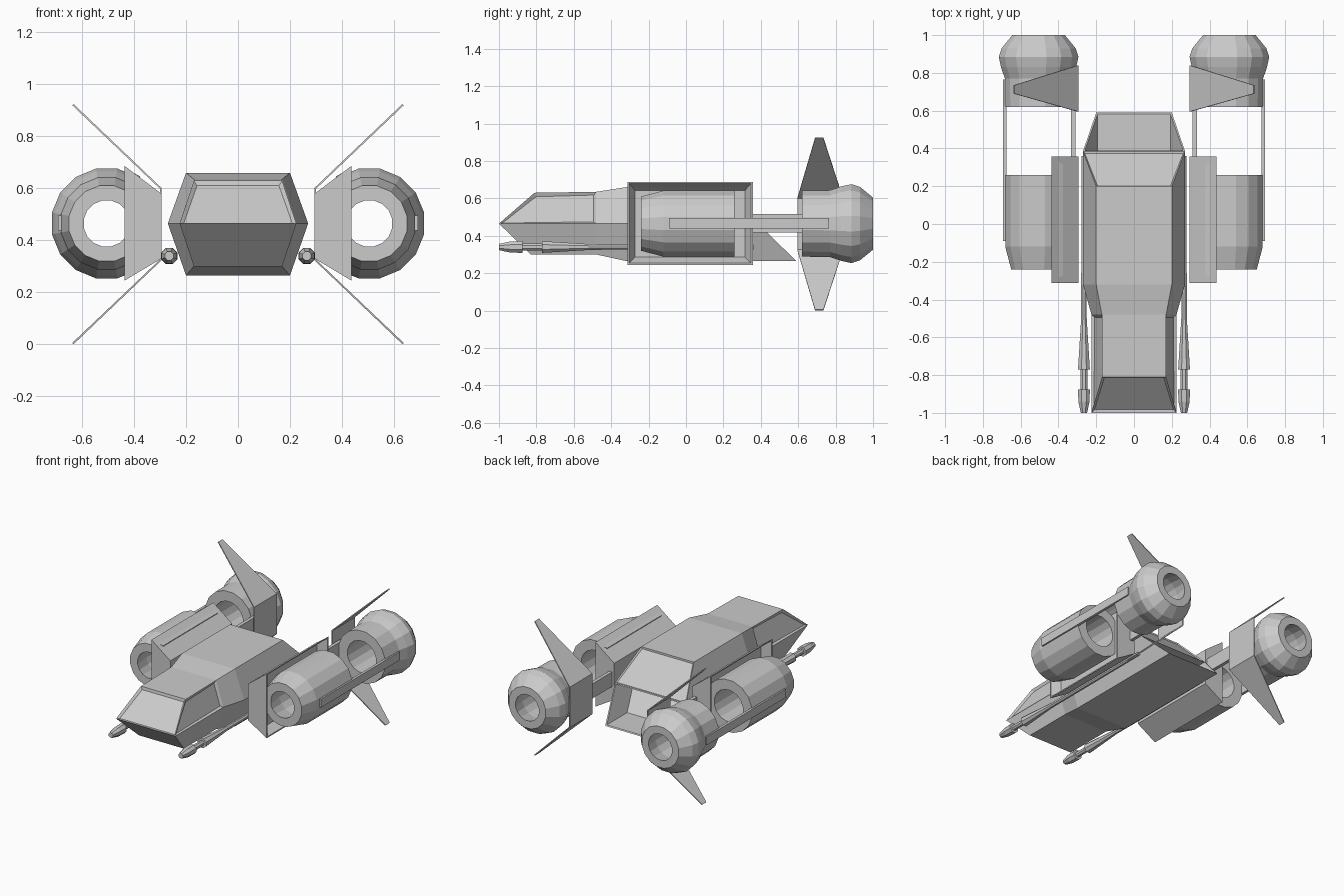
import bpy, bmesh
from math import sin, cos, tau
from mathutils import Vector

if "Cube" in bpy.data.objects:
    bpy.data.objects.remove(bpy.data.objects["Cube"])


def finish(bm, name, mirror=True):
    bmesh.ops.recalc_face_normals(bm, faces=bm.faces)
    me = bpy.data.meshes.new(name)
    bm.to_mesh(me)
    bm.free()
    ob = bpy.data.objects.new(name, me)
    bpy.context.collection.objects.link(ob)
    if mirror:
        ob.modifiers.new("mirror", 'MIRROR').use_mirror_merge = False
    return ob


def loft(bm, rings, close=False):
    """Skin a list of point rings; returns the vertex rings."""
    vs = [[bm.verts.new(p) for p in r] for r in rings]
    n = len(vs[0])
    for a, b in zip(vs, vs[1:] + (vs[:1] if close else [])):
        for i in range(n):
            bm.faces.new((a[i], a[(i + 1) % n], b[(i + 1) % n], b[i]))
    return vs


def lathe(name, profile, x, z, seg, close):
    """Revolve (y, radius) pairs about an axis parallel to y."""
    bm = bmesh.new()
    rings = [[(x + r * cos(tau * (i + .5) / seg), y, z + r * sin(tau * (i + .5) / seg))
              for i in range(seg)] for y, r in profile]
    vs = loft(bm, rings, close)
    if not close:
        bm.faces.new(vs[0])
        bm.faces.new(vs[-1])
    return finish(bm, name)


def box(name, x0, x1, y0, y1, z0, z1):
    bm = bmesh.new()
    vs = loft(bm, [[(x0, y, z0), (x1, y, z0), (x1, y, z1), (x0, y, z1)] for y in (y0, y1)])
    bm.faces.new(vs[0])
    bm.faces.new(vs[1])
    return finish(bm, name)


ZC = .465

# Hull: six-sided sections (y top/mid/bottom, half widths top/mid/bottom, z top/bottom)
sections = [(-.81, -1, -.83, .17, .225, .17, .63, .30),
            (-.48, -.48, -.48, .17, .225, .17, .635, .30),
            (-.32, -.32, -.32, .20, .27, .20, .66, .265),
            (.20, .385, .59, .20, .27, .20, .66, .265)]
bm = bmesh.new()
v = loft(bm, [[(-wt, yt, zt), (wt, yt, zt), (wm, ym, ZC), (wb, yb, zb), (-wb, yb, zb), (-wm, ym, ZC)]
              for yt, ym, yb, wt, wm, wb, zt, zb in sections])
caps = []
for r in (v[0], v[-1]):
    caps.append(bm.faces.new((r[0], r[1], r[2], r[5])))
    caps.append(bm.faces.new((r[5], r[2], r[3], r[4])))
side_windows = [bm.faces.get((v[0][a], v[0][b], v[1][b], v[1][a])) for a, b in ((1, 2), (5, 0))]
bmesh.ops.recalc_face_normals(bm, faces=bm.faces)
# Recessed windows and rear panel
for f in [caps[0]] + side_windows:
    bmesh.ops.inset_individual(bm, faces=[f], thickness=.02, depth=-.012)
bmesh.ops.inset_individual(bm, faces=[caps[2]], thickness=.012, depth=-.008)
# Open bay under the rear panel
bmesh.ops.inset_individual(bm, faces=[caps[3]], thickness=.012, depth=0)
new = bmesh.ops.extrude_face_region(bm, geom=[caps[3]])["geom"]
bmesh.ops.translate(bm, verts=[g for g in new if isinstance(g, bmesh.types.BMVert)], vec=(0, -.22, 0))
if caps[3].is_valid:
    bm.faces.remove(caps[3])
finish(bm, "hull", False)

# Engines: hollow front intake and rear thruster
lathe("front_engine", [(-.24, .09), (-.24, .148), (-.12, .18), (.26, .18), (.26, .11), (-.12, .11)],
      .505, ZC, 16, True)
lathe("rear_engine", [(.62, .11), (.62, .18), (.77, .182), (.83, .203), (.885, .215), (.93, .2),
                      (1, .142), (1, .09), (.9, .11)], .505, ZC, 16, True)

# Engine mount: flared box with a recessed outer face
bm = bmesh.new()
r = loft(bm, [[(.295, y, .33), (.437, y, .245), (.437, y, .687), (.295, y, .58)] for y in (-.313, .357)])
bm.faces.new(r[0])
bm.faces.new(r[1])
outer = bm.faces.get((r[0][1], r[0][2], r[1][2], r[1][1]))
bmesh.ops.recalc_face_normals(bm, faces=bm.faces)
bmesh.ops.inset_individual(bm, faces=[outer], thickness=.012, depth=0)
bmesh.ops.inset_individual(bm, faces=[outer], thickness=.045, depth=-.06)
finish(bm, "engine_mount")

# Struts joining the engines
box("outer_strut", .675, .693, -.09, .765, .438, .496)
box("inner_strut", .31, .333, .34, .66, .417, .517)

# Tail fins: bent thin plate
bm = bmesh.new()
rows = [(.635, .003, .69, .735), (.297, .325, .595, .84), (.297, .6, .595, .84), (.635, .922, .69, .735)]
pts = [[bm.verts.new((x, y, z)) for y in (y0, y1)] for x, z, y0, y1 in rows]
for a, b in zip(pts, pts[1:]):
    bm.faces.new((a[0], a[1], b[1], b[0]))
fin = finish(bm, "tail_fins")
sol = fin.modifiers.new("thickness", 'SOLIDIFY')
sol.thickness, sol.offset = .007, 0

# Guns along the hull sides
lathe("gun", [(-1, .018), (-.94, .032), (-.875, .034), (-.875, .019), (-.77, .019), (-.77, .034),
              (-.5, .016), (.36, .014)], .265, .34, 8, False)
